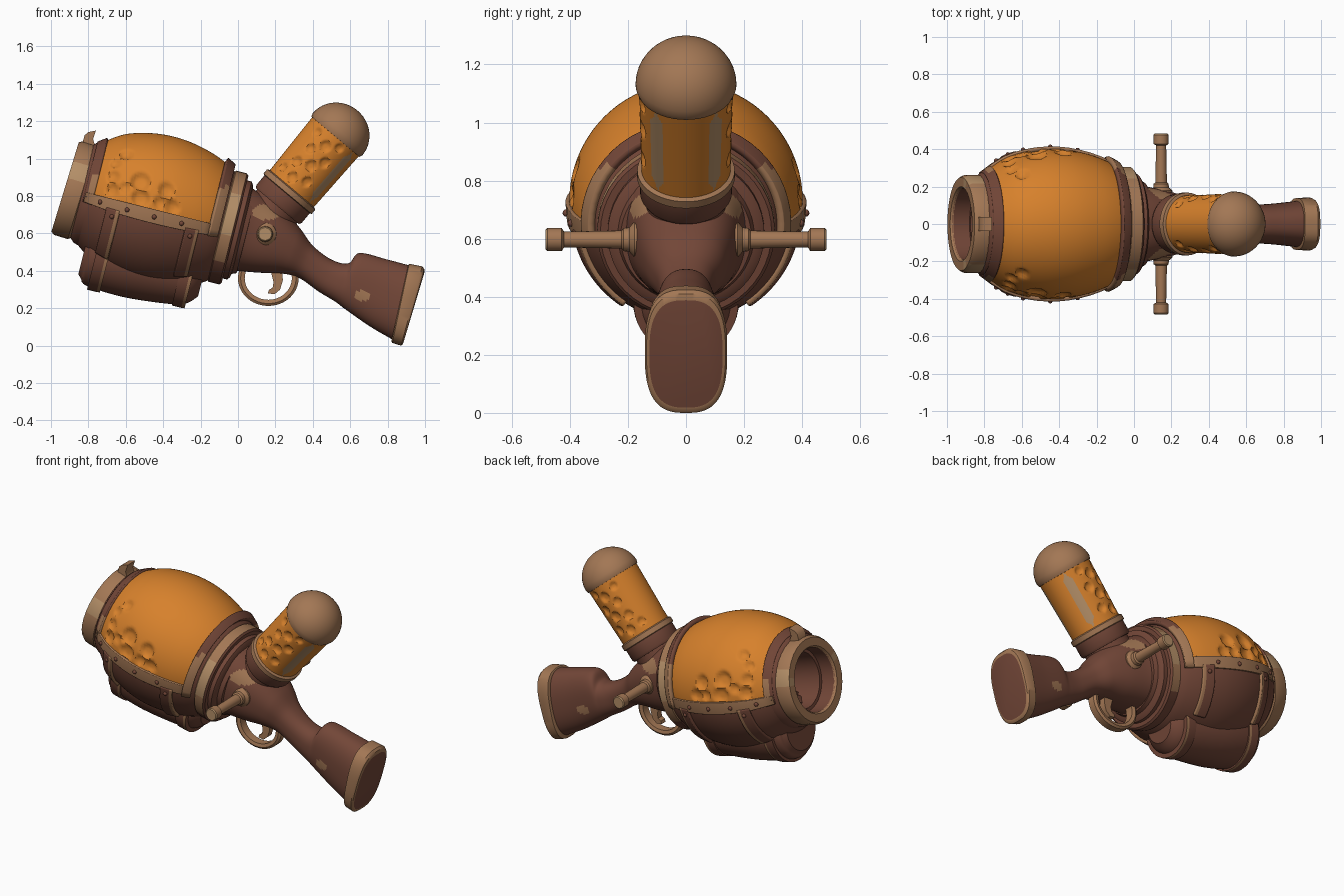
import bpy, bmesh, math
from mathutils import Matrix, Vector

if "Cube" in bpy.data.objects:
    bpy.data.objects.remove(bpy.data.objects["Cube"])


def material(name, rgb):
    m = bpy.data.materials.new(name)
    m.use_nodes = True
    m.diffuse_color = (*rgb, 1)
    m.node_tree.nodes["Principled BSDF"].inputs["Base Color"].default_value = (*rgb, 1)
    return m


MATS = [material("dark wood", (0.17, 0.062, 0.039)), material("tan wood", (0.365, 0.185, 0.09)),
        material("worn wood", (0.45, 0.27, 0.135)), material("amber", (0.68, 0.22, 0.025))]
DARK, TAN, WORN, AMBER = range(4)


def frame(x, z, turn, axis="Y"):
    return Matrix.Translation((x, 0, z)) @ Matrix.Rotation(math.radians(turn), 4, axis)


BARREL = frame(-0.05, 0.63, 14)
MUZZLE = frame(-0.872, 0.832, 17)
CANISTER = frame(0.255, 0.80, -50)
WORLD = Matrix()
made = []


def finish(name, bm, mat, place):
    """Colour the faces by a number or a rule and make the object."""
    bmesh.ops.remove_doubles(bm, verts=bm.verts, dist=0.0002)
    bmesh.ops.recalc_face_normals(bm, faces=bm.faces)
    for f in bm.faces:
        f.material_index = mat(f.calc_center_median()) if callable(mat) else mat
    me = bpy.data.meshes.new(name)
    bm.to_mesh(me)
    bm.free()
    for m in MATS:
        me.materials.append(m)
    ob = bpy.data.objects.new(name, me)
    bpy.context.collection.objects.link(ob)
    ob.matrix_world = place
    made.append(ob)
    return ob


def grid(name, rows, mat, place=WORLD, closed=True, caps=False):
    """Skin a list of point rows."""
    bm = bmesh.new()
    vs = [[bm.verts.new(p) for p in row] for row in rows]
    n = len(rows[0])
    for a, b in zip(vs, vs[1:]):
        for i in range(n if closed else n - 1):
            j = (i + 1) % n
            bm.faces.new((a[i], a[j], b[j], b[i]))
    if caps:
        bm.faces.new(vs[0])
        bm.faces.new(vs[-1])
    return finish(name, bm, mat, place)


def smooth(pts, steps):
    """Catmull-Rom curve through points of any size."""
    p = [pts[0]] + list(pts) + [pts[-1]]
    out = []
    for a, b, c, d in zip(p, p[1:], p[2:], p[3:]):
        for k in range(steps):
            t = k / steps
            out.append(tuple(0.5 * (2 * y + (z - x) * t + (2 * x - 5 * y + 4 * z - w) * t * t
                                    + (3 * y - x - 3 * z + w) * t ** 3)
                             for x, y, z, w in zip(a, b, c, d)))
    return out + [tuple(pts[-1])]


def polar(s, r, a):
    return Vector((s, r * math.cos(a), r * math.sin(a)))


def radius_at(profile, s):
    for (s0, r0), (s1, r1) in zip(profile, profile[1:]):
        if s0 <= s <= s1 and s1 > s0:
            return r0 + (r1 - r0) * (s - s0) / (s1 - s0)
    return profile[-1][1]


def lathe(name, profile, mat, place=BARREL, seg=48, dents=()):
    """Turn (along, radius) points about local x, with optional dents."""
    holes = [(polar(s, radius_at(profile, s), a), size)
             for s, e, size in dents for a in (e, math.pi - e)]
    rows = []
    for s, r in profile:
        row = []
        for i in range(seg):
            a = math.tau * i / seg
            p = polar(s, r, a)
            dip = 0
            for h, size in holes:
                d = (p - h).length / size
                if d < 1:
                    dip = max(dip, 0.5 * size * (1 - d ** 4))
            row.append(polar(s, r - dip, a))
        rows.append(row)
    return grid(name, rows, mat, place)


# Bulging barrel: amber above, wood below
hull = smooth([(-.82, .24), (-.76, .285), (-.65, .355), (-.5, .395), (-.35, .4),
               (-.2, .372), (-.08, .325), (0, .27)], 12)
lathe("barrel", hull, lambda c: AMBER if c.z > -0.02 and -0.752 < c.x < -0.08 else DARK, seg=180,
      dents=[(-.516, .33, .055), (-.37, .29, .045), (-.32, .09, .04), (-.495, .1, .05),
             (-.65, .12, .04), (-.664, .34, .035), (-.625, .75, .035), (-.67, .58, .03),
             (-.39, .1, .035), (-.59, .2, .03)])


def band(name, s0, s1, a0, a1, mat, lift=0.002, thick=0.022):
    """Curved strip lying on the barrel, angles in degrees."""
    rows = []
    for i in range(13):
        s = s0 + (s1 - s0) * i / 12
        rows.append([polar(s, radius_at(hull, s) + lift, math.radians(a0 + (a1 - a0) * j / 32))
                     for j in range(33)])
    ob = grid(name, rows, mat, BARREL, closed=False)
    mod = ob.modifiers.new("thickness", "SOLIDIFY")
    mod.thickness, mod.offset = thick, 0


def rivet(s, a, r, place=BARREL):
    bm = bmesh.new()
    bmesh.ops.create_uvsphere(bm, u_segments=10, v_segments=6, radius=0.013)
    bmesh.ops.translate(bm, verts=bm.verts, vec=polar(s, r, math.radians(a)))
    finish("rivet", bm, DARK, place)


# Frame around the amber
band("front_frame", -.785, -.74, -11, 191, lambda c: TAN if c.z < .1 and c.x > -.77 else DARK)
band("rear_frame", -.1, -.055, -11, 191, lambda c: TAN if c.z < .2 else DARK, .012, .035)
for side in (0, 1):
    ang = (lambda e: 180 - e) if side else (lambda e: e)
    band("side_rail", -.78, -.07, ang(0), ang(-10.5), TAN)
    for s in (-.7, -.55, -.4, -.25):
        rivet(s, ang(-5.5), radius_at(hull, s) + .012)
    for s in (-.62, -.19):
        band("strap_end", s - .035, s + .035, ang(-8), ang(-55),
             lambda c, s=s: TAN if c.x > s + .02 else DARK, .004, .026)
        rivet(s, ang(-14), radius_at(hull, s) + .016)

# Muzzle
lathe("muzzle_ring", [(.06, .22), (.055, .25), (.04, .262), (-.035, .262), (-.055, .25),
                      (-.055, .2), (-.04, .19)],
      lambda c: WORN if .04 < c.z < .14 and abs(c.y) > .2 else TAN, MUZZLE, 32)
lathe("muzzle_bore", [(-.045, .192), (.05, .19), (.05, .17), (.26, .165), (.26, 0)], DARK, MUZZLE, 32)
lathe("muzzle_collar", [(-.82, .235), (-.81, .255), (-.785, .278), (-.76, .285)], DARK)

# Lower tank with straps
TANK = BARREL @ Matrix.Translation((0, 0, -.295))
tank_line = smooth([(-.7, .16), (-.66, .19), (-.45, .2), (-.2, .175), (-.12, .15), (-.07, .1)], 5)
lathe("lower_tank", [(-.72, 0), (-.72, .14)] + tank_line + [(-.07, 0)], DARK, TANK)
for s in (-.62, -.16):
    r = radius_at(tank_line, s)
    lathe("tank_strap", [(s - .035, r - .03), (s - .035, r + .014), (s + .018, r + .014),
                         (s + .035, r + .012), (s + .035, r - .03)],
          lambda c, s=s: TAN if s + .018 < c.x < s + .034 else DARK, TANK)
    for a in (0, 180):
        rivet(s, a, r + .014, TANK)

# Rear ring and flange


def ring_colour(c):
    if c.x > .03 or c.z < -.17:
        return DARK
    return WORN if -.05 < c.z < .2 else TAN


lathe("rear_ring", [(-.045, .26), (-.045, .295), (-.035, .306), (.025, .306), (.035, .295),
                    (.035, .24)], ring_colour)
lathe("flange", [(.0, .27), (.06, .27), (.07, .255), (.075, .235), (.1, .225), (.105, 0)], DARK)


def section(xt, zt, xb, zb, w, power=2.4, n=72):
    """Rounded cross-section between a top and a bottom point."""
    mid = Vector(((xt + xb) / 2, 0, (zt + zb) / 2))
    half = Vector(((xt - xb) / 2, 0, (zt - zb) / 2))
    row = []
    for i in range(n):
        c, s = math.cos(math.tau * i / n), math.sin(math.tau * i / n)
        y = math.copysign(abs(c) ** (2 / power), c) * w
        row.append(mid + half * math.copysign(abs(s) ** (2 / power), s) + Vector((0, y, 0)))
    return row


def stock_colour(c):
    for x, z, rx, rz in ((.155, .715, .078, .042), (.665, .27, .042, .028)):
        if ((c.x - x) / rx) ** 2 + ((c.z - z) / rz) ** 2 < 1:
            return TAN
    return DARK


# Receiver running into the shoulder stock
spine = smooth([(.03, .86, -.08, .41, .23), (.13, .81, 0, .4, .2), (.24, .73, .12, .39, .175),
                (.33, .63, .24, .385, .14), (.4, .535, .33, .36, .1), (.5, .46, .43, .29, .085),
                (.59, .44, .52, .235, .09), (.65, .495, .58, .19, .1), (.8, .46, .71, .1, .11),
                (.93, .425, .84, .025, .125)], 14)
grid("stock", [section(*p) for p in spine], stock_colour, caps=True)
grid("butt_plate", [section(*p, 2.8) for p in ((.91, .43, .82, .025, .125), (.915, .438, .825, .015, .138),
                                               (.985, .424, .872, .0, .142), (.996, .41, .88, .006, .136),
                                               (.996, .388, .885, .018, .126))],
     lambda c: DARK if abs(c.y) < .01 and c.x > .93 and abs(c.z - .21) < .06 else TAN, caps=True)

# Canister on its mount
lathe("canister_mount", [(-.3, .15), (-.14, .135), (-.06, .14), (-.05, 0)], DARK, CANISTER)
lathe("canister_collar", [(-.07, .12), (-.07, .15), (-.055, .158), (.012, .158), (.016, .168), (.046, .168),
                          (.054, .15)], lambda c: TAN if c.x > .012 else DARK, CANISTER)


def canister_colour(c):
    off = abs(math.degrees(math.atan2(c.y, -c.z)))
    width = 10 * min(1, (c.x - .06) / .05, (.41 - c.x) / .05)
    return WORN if abs(off - 39) < width else AMBER


lathe("canister", [(.03 + .41 * i / 44, .153 + .01 * i / 44) for i in range(45)], canister_colour,
      CANISTER, 144, [(.1, .25, .03), (.13, -.25, .028), (.18, .5, .03), (.21, 0, .032), (.27, -.3, .03),
                      (.28, .4, .028), (.34, .05, .032), (.37, .6, .025), (.38, -.35, .025), (.11, .8, .025)])
lathe("canister_cap", [(.412, .14), (.414, .168)] +
      [(.432 + .165 * math.sin(t * math.pi / 24), .174 * math.cos(t * math.pi / 24)) for t in range(13)],
      TAN, CANISTER)

# Side pegs
for turn in (90, -90):
    lathe("side_peg", [(.14, .064), (.178, .06), (.188, .05), (.195, .042), (.215, .04), (.222, .031),
                       (.42, .027), (.428, .04), (.477, .04), (.483, .034), (.483, 0)],
          lambda c: WORN if c.x > .48 else TAN, frame(.145, .597, turn, "Z"), 20)

# Trigger guard
guard = []
for i in range(48):
    a = math.tau * i / 48
    guard.append([Vector((.162 + r * math.cos(a), y, .36 + .91 * r * math.sin(a)))
                  for r, y in ((.162, -.022), (.162, .022), (.148, .032), (.126, .026),
                               (.126, -.026), (.148, -.032))])
grid("trigger_guard", guard + guard[:1], TAN)


def plate(name, outline, half, mat):
    """Side outline given as (x, z), extruded across y."""
    grid(name, [[(x, y, z) for x, z in outline] for y in (-half, half)], mat, caps=True)


plate("trigger", [(.17, .42), (.235, .42), (.24, .35), (.225, .3), (.195, .275), (.16, .28),
                  (.165, .298), (.185, .31), (.19, .34)], .02, TAN)
plate("front_sight", [(-.85, 1.02), (-.83, 1.09), (-.82, 1.125), (-.8, 1.142), (-.76, 1.15),
                      (-.775, 1.105), (-.765, 1.07), (-.745, 1.04), (-.76, 1.0)], .038, TAN)

# Smooth shading with sharp edges kept
bpy.ops.object.select_all(action="DESELECT")
for ob in made:
    ob.select_set(True)
bpy.context.view_layer.objects.active = made[0]
bpy.ops.object.shade_smooth_by_angle(angle=math.radians(38))
